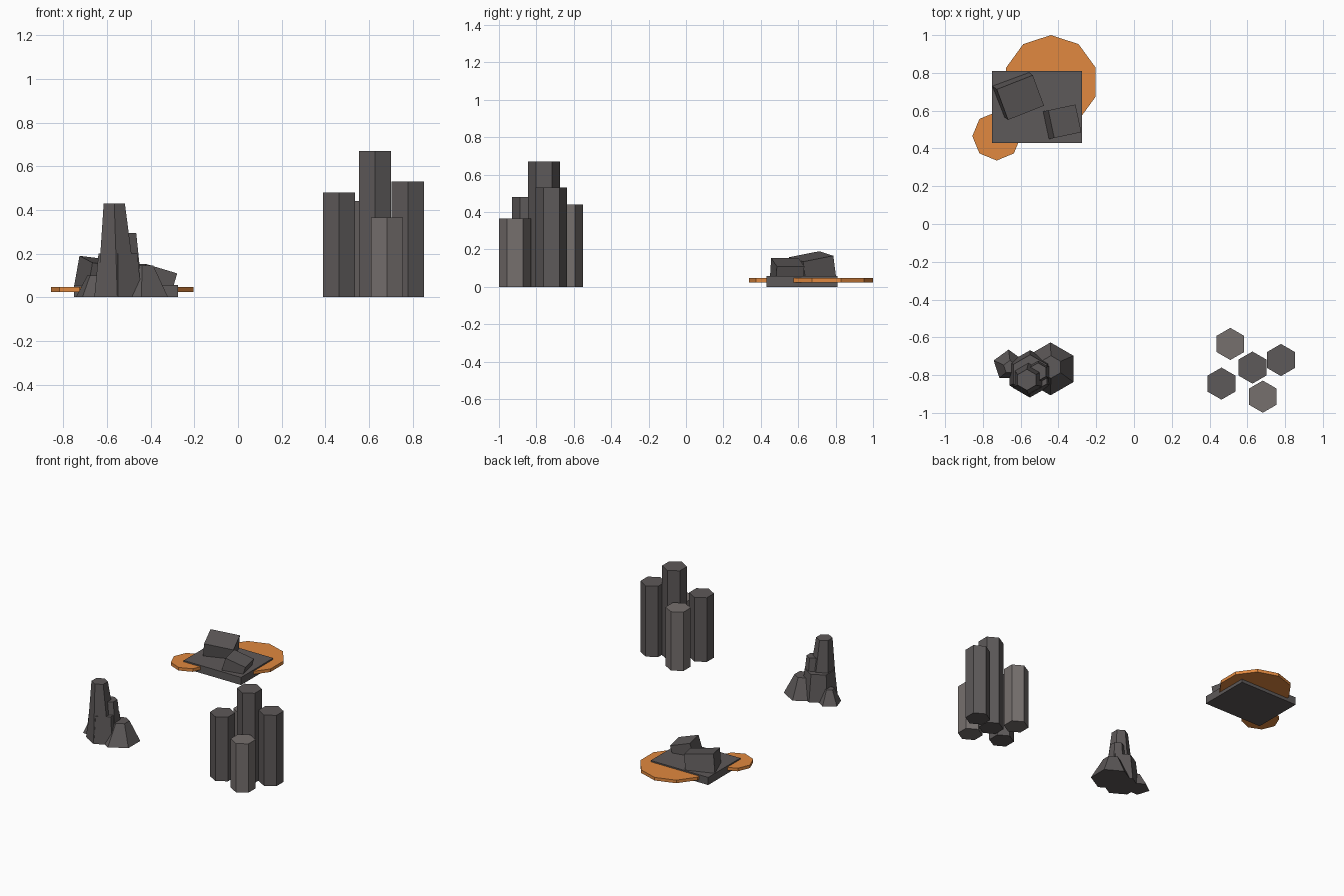
import bpy, bmesh, math
from mathutils import Vector

if "Cube" in bpy.data.objects:
    bpy.data.objects.remove(bpy.data.objects["Cube"])


def material(name, rgb):
    m = bpy.data.materials.new(name)
    m.diffuse_color = (*rgb, 1)
    m.use_nodes = True
    m.node_tree.nodes["Principled BSDF"].inputs["Base Color"].default_value = m.diffuse_color
    return m


DARK = material("dark_stone", (0.11, 0.10, 0.10))
PALE = material("pale_stone", (0.18, 0.16, 0.155))
GLOW = material("orange", (0.75, 0.25, 0.05))


def finish(obj, name, mat):
    obj.name = name
    obj.data.materials.append(mat)
    return obj


def prism(name, sides, centre, r0, z0, z1, mat, r1=None, top=None, turn=90):
    """Prism or leaning frustum with its first corner at angle turn."""
    top = top or centre
    r1 = r0 if r1 is None else r1
    bm = bmesh.new()
    rings = []
    for (cx, cy), r, z in ((centre, r0, z0), (top, r1, z1)):
        ring = []
        for i in range(sides):
            a = math.radians(turn) + math.tau * i / sides
            ring.append(bm.verts.new((cx + r * math.cos(a), cy + r * math.sin(a), z)))
        rings.append(ring)
    low, high = rings
    bm.faces.new(low[::-1])
    bm.faces.new(high)
    for i in range(sides):
        j = (i + 1) % sides
        bm.faces.new((low[i], low[j], high[j], high[i]))
    mesh = bpy.data.meshes.new(name)
    bm.to_mesh(mesh)
    bm.free()
    obj = bpy.data.objects.new(name, mesh)
    bpy.context.collection.objects.link(obj)
    return finish(obj, name, mat)


def block(name, loc, size, rot, mat):
    bpy.ops.mesh.primitive_cube_add(size=1, location=loc,
                                    rotation=[math.radians(a) for a in rot])
    obj = bpy.context.object
    obj.scale = size
    return finish(obj, name, mat)


# Cluster of hexagonal columns
columns = [(0.51, -0.635, 0.44, PALE), (0.627, -0.76, 0.67, DARK),
           (0.778, -0.72, 0.53, DARK), (0.463, -0.845, 0.48, DARK),
           (0.682, -0.914, 0.365, PALE)]
for i, (x, y, h, mat) in enumerate(columns):
    prism(f"hex_column_{i + 1}", 6, (x, y), 0.085, 0, h, mat)

# Rock spire: broad foot, tall needle, shoulder and broken side lumps
prism("spire_foot", 6, (-0.55, -0.793), 0.125, 0, 0.20, DARK, 0.103, (-0.55, -0.795))
prism("spire_needle", 6, (-0.553, -0.813), 0.105, 0, 0.43, DARK, 0.056, (-0.567, -0.825))
prism("spire_shoulder", 6, (-0.505, -0.785), 0.08, 0, 0.295, DARK, 0.048, (-0.508, -0.783))
prism("spire_side_lump", 6, (-0.442, -0.767), 0.14, 0, 0.145, DARK, 0.06, (-0.44, -0.757))
prism("spire_small_lump", 5, (-0.664, -0.748), 0.083, 0, 0.10, DARK, 0.035, (-0.657, -0.757))

# Stone slab with two molten pools
block("slab", (-0.513, 0.62, 0.0285), (0.475, 0.38, 0.057), (0, 0, 0), DARK)
prism("large_pool", 10, (-0.44, 0.751), 0.249, 0.024, 0.047, GLOW)
prism("small_pool", 8, (-0.727, 0.465), 0.129, 0.024, 0.047, GLOW)

# Tilted boulders on the slab
block("large_boulder", (-0.613, 0.678, 0.096), (0.206, 0.175, 0.135), (10.5, 6.7, 21.5), DARK)
block("small_boulder", (-0.380, 0.541, 0.083), (0.153, 0.15, 0.10), (0, 16.5, 12), DARK)
